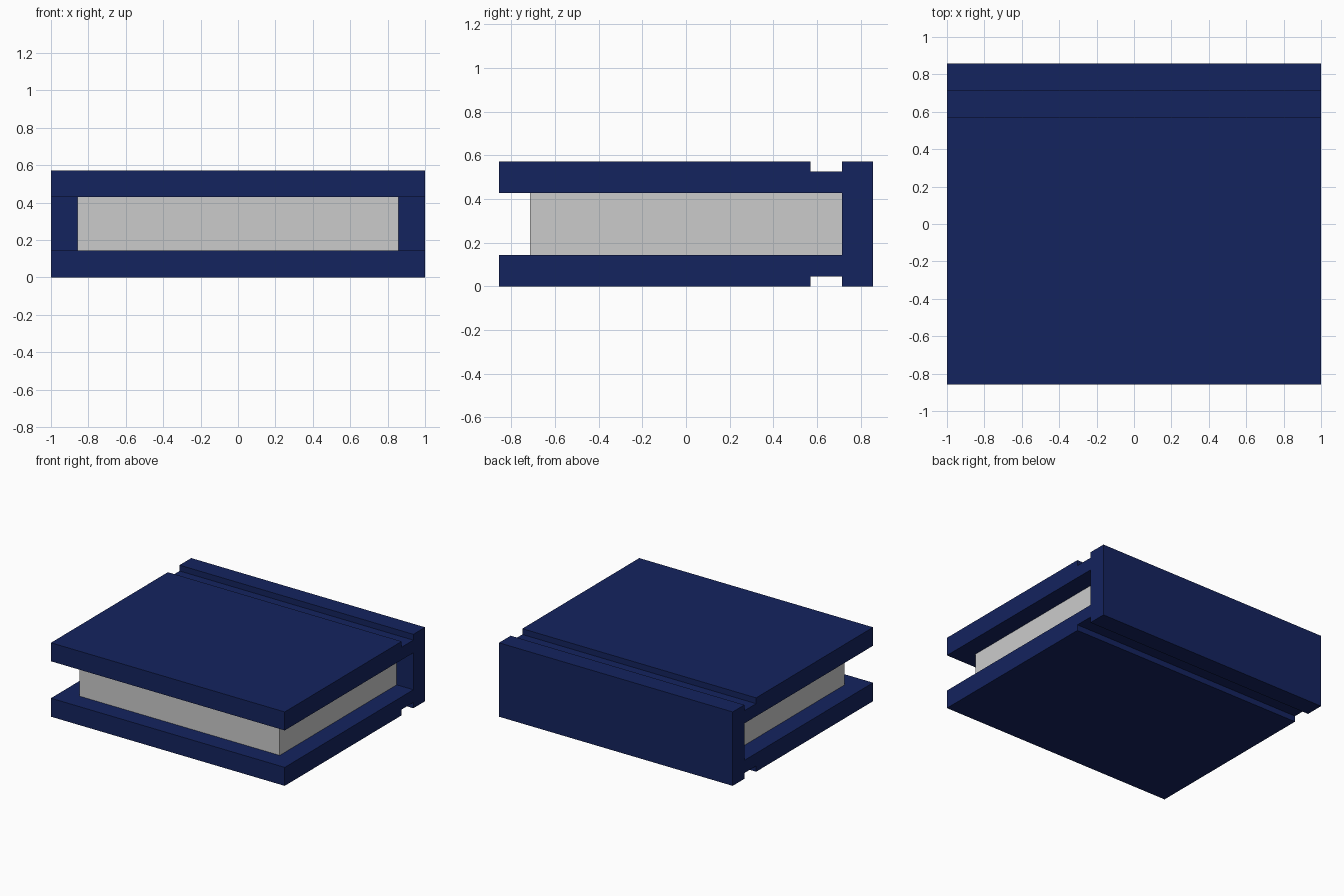
import bpy, bmesh

if "Cube" in bpy.data.objects:
    bpy.data.objects.remove(bpy.data.objects["Cube"])

U = 1 / 7        # board thickness and base module
H = 4 * U        # total height
GROOVE = 0.045   # hinge groove depth


def material(name, rgb):
    m = bpy.data.materials.new(name)
    m.diffuse_color = (*rgb, 1)
    m.use_nodes = True
    m.node_tree.nodes["Principled BSDF"].inputs["Base Color"].default_value = m.diffuse_color
    return m


def extrude_x(name, profile, half_width, mat=None):
    """Extrude a closed (y, z) profile symmetrically along x."""
    bm = bmesh.new()
    face = bm.faces.new([bm.verts.new((-half_width, y, z)) for y, z in profile])
    new = bmesh.ops.extrude_face_region(bm, geom=[face])["geom"]
    verts = [g for g in new if isinstance(g, bmesh.types.BMVert)]
    bmesh.ops.translate(bm, verts=verts, vec=(2 * half_width, 0, 0))
    bmesh.ops.recalc_face_normals(bm, faces=bm.faces)
    mesh = bpy.data.meshes.new(name)
    bm.to_mesh(mesh)
    bm.free()
    obj = bpy.data.objects.new(name, mesh)
    bpy.context.collection.objects.link(obj)
    if mat:
        mesh.materials.append(mat)
    return obj


# Cover: bottom board, hinge groove and spine; mirrored for the top half
lower = [(5 * U, U), (-6 * U, U), (-6 * U, 0), (4 * U, 0), (4 * U, GROOVE),
         (5 * U, GROOVE), (5 * U, 0), (6 * U, 0)]
upper = [(y, H - z) for y, z in reversed(lower)]
extrude_x("cover", lower + upper, 1, material("navy", (0.007, 0.017, 0.114)))

# Page block, inset from the boards and resting against the spine
extrude_x("pages", [(-5 * U, U), (5 * U, U), (5 * U, 3 * U), (-5 * U, 3 * U)], 6 * U)
